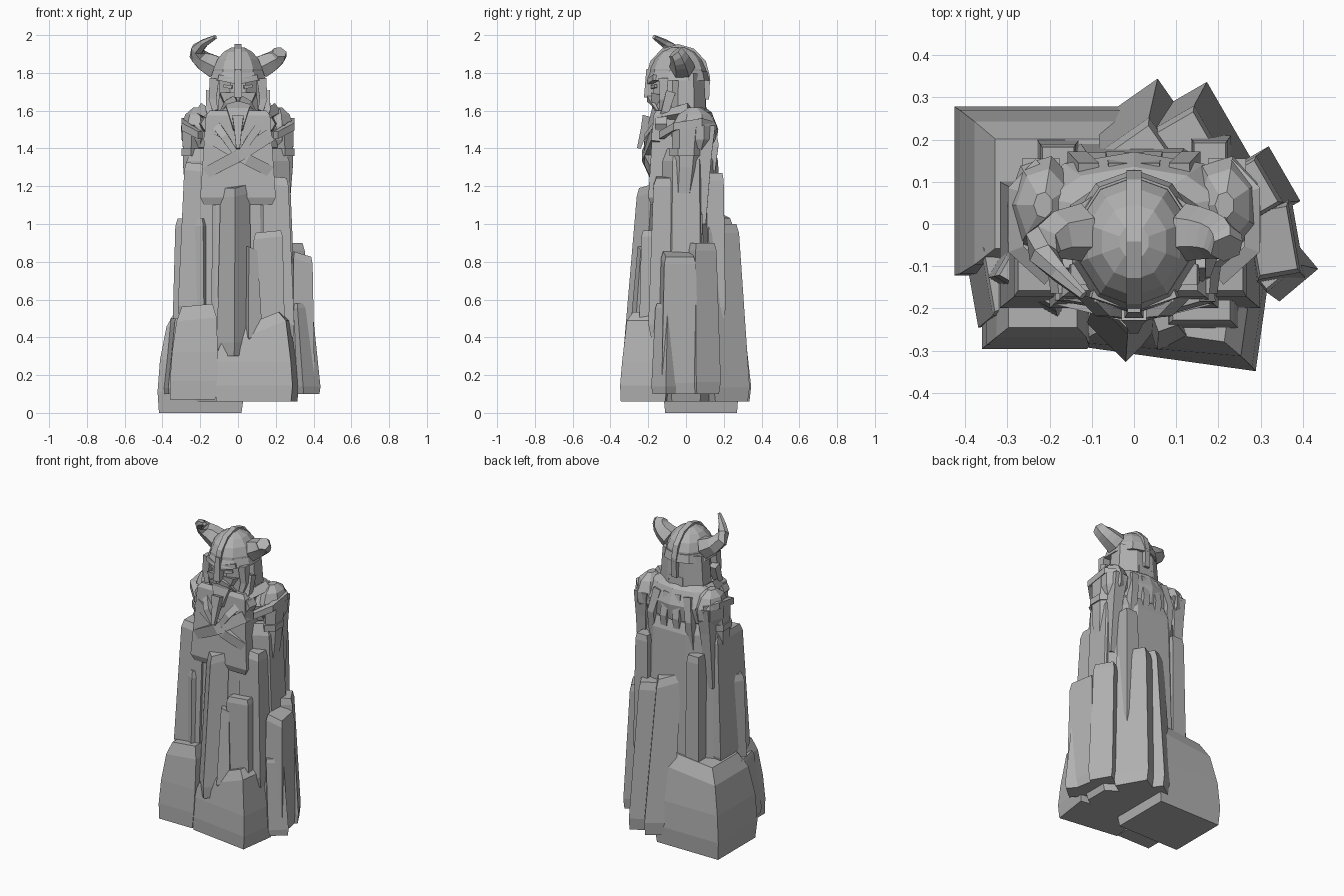
import bpy
import bmesh
import math
from mathutils import Vector

if "Cube" in bpy.data.objects:
    bpy.data.objects.remove(bpy.data.objects["Cube"])

stone = bpy.data.materials.new("grey stone")
stone.use_nodes = True
stone.diffuse_color = (.44, .44, .44, 1)
stone.node_tree.nodes["Principled BSDF"].inputs["Base Color"].default_value = stone.diffuse_color

# Side profiles as (height fraction, width factor)
PILLAR = ((0, .9), (.08, 1), (.95, .85), (1, .75))
BOULDER = ((0, .95), (.2, 1), (.5, .97), (.85, .85), (1, .65))
SPLINTER = ((0, .5), (.1, 1), (1, .6))
FLARED = ((0, 1.05), (1, .95))


def loft(name, rings):
    """Skin a stack of equal rings, capped at both ends, with flat faces."""
    bm = bmesh.new()
    loops = [[bm.verts.new(point) for point in ring] for ring in rings]
    count = len(loops[0])
    for low, high in zip(loops, loops[1:]):
        for i in range(count):
            j = (i + 1) % count
            bm.faces.new((low[i], low[j], high[j], high[i]))
    bm.faces.new(reversed(loops[0]))
    bm.faces.new(loops[-1])
    bmesh.ops.recalc_face_normals(bm, faces=bm.faces)
    mesh = bpy.data.meshes.new(name)
    bm.to_mesh(mesh)
    bm.free()
    mesh.materials.append(stone)
    bpy.context.collection.objects.link(bpy.data.objects.new(name, mesh))


def polygon(sides):
    """Corners of a regular polygon whose flat sides touch the unit circle."""
    reach = 1 / math.cos(math.pi / sides)
    angles = [math.tau * (i + .5) / sides for i in range(sides)]
    return [(reach * math.cos(a), reach * math.sin(a)) for a in angles]


def rock(name, at, size, z, turn=0, profile=PILLAR, sides=4, lean=.1, slope=0):
    """Hewn block that leans towards the middle axis; slope tips its top sideways."""
    cos, sin = math.cos(math.radians(turn)), math.sin(math.radians(turn))
    rings = []
    for fraction, width in profile:
        middle = Vector(at) * (1 - lean * fraction)
        height = z[0] + (z[1] - z[0]) * fraction
        tip = slope if fraction > .8 else 0
        ring = []
        for u, v in polygon(sides):
            u, v = u * width * size[0] / 2, v * width * size[1] / 2
            ring.append((middle.x + u * cos - v * sin, middle.y + u * sin + v * cos, height + tip * u))
        rings.append(ring)
    loft(name, rings)


def dome(name, center, radius, start, sides=10):
    """Faceted cap of an ellipsoid, from the start latitude to near the top."""
    x, y, z = center
    rings = []
    for step in range(5):
        angle = math.radians(start + (75 - start) * step / 4)
        r = math.cos(angle)
        rings.append([(x + radius[0] * r * u, y + radius[1] * r * v, z + radius[2] * math.sin(angle))
                      for u, v in polygon(sides)])
    loft(name, rings)


def tube(name, points, start, end, side=None, sides=4, flat=1, flip=1):
    """Angular bar along points, its width going from start to end."""
    path = [Vector((x * flip, y, z)) for x, y, z in points]
    last = len(path) - 1
    rings = []
    for i, point in enumerate(path):
        along = (path[min(i + 1, last)] - path[max(i - 1, 0)]).normalized()
        across = Vector(side) if side else along.cross(Vector((0, 1, 0))).normalized()
        out = along.cross(across)
        half = (start + (end - start) * i / last) / 2
        rings.append([point + across * u * half + out * v * half * flat for u, v in polygon(sides)])
    loft(name, rings)


def horn(name, flip, length):
    """Horn that bows outwards, then curls up and forward; a short length is a broken stub."""
    points = []
    for step in range(6):
        t = length * step / 5
        points.append((.12 + .1 * math.sin(math.pi * t), -.02 - .15 * t * t, 1.83 + .16 * t))
    tube(name, points, .12, .12 - .1 * length, sides=6, flip=flip)


# Boulders around the foot
rock("base_boulder", at=(-.2, .08), size=(.46, .4), z=(0, .56), profile=BOULDER, slope=.1)
rock("front_left_boulder", at=(.1, -.2), size=(.42, .25), z=(.06, .48), turn=-8, profile=BOULDER, slope=.4)
rock("front_right_boulder", at=(-.24, -.2), size=(.25, .2), z=(.07, .57), profile=BOULDER, slope=.1)
rock("right_chip", at=(-.34, -.14), size=(.1, .2), z=(.1, .5), turn=10)
rock("left_boulder", at=(.355, -.1), size=(.12, .12), z=(.1, .58), turn=40)
rock("left_pillar", at=(.33, -.04), size=(.12, .2), z=(.1, .84), turn=10, lean=0, slope=-.3)
rock("left_back_pillar", at=(.29, .08), size=(.16, .15), z=(.1, .9), turn=30)

# Rock mass that the robe grows out of
rock("rock_core", at=(0, 0), size=(.64, .4), z=(.06, 1.4), sides=8)

# Standing stones in front
rock("front_center_pillar", at=(-.02, -.24), size=(.13, .13), z=(.3, 1.2), turn=45, lean=.25, slope=.2)
rock("front_right_pillar", at=(-.22, -.1), size=(.2, .18), z=(.2, 1.03), turn=-30, lean=0)
rock("front_left_pillar", at=(.16, -.16), size=(.18, .18), z=(.3, .96), lean=0, slope=.1)
rock("front_splinter", at=(.08, -.25), size=(.08, .08), z=(.35, .87), turn=20, profile=SPLINTER, slope=-.4)
rock("left_robe_slab", at=(.22, -.05), size=(.16, .3), z=(.4, 1.25), slope=-.1)
rock("right_robe_slab", at=(-.23, -.05), size=(.18, .3), z=(.5, 1.32), slope=-.1)

# Standing stones behind
rock("back_ridge", at=(.06, .2), size=(.17, .25), z=(.06, 1.05), turn=35, lean=.4, slope=-.3)
rock("back_left_pillar", at=(.17, .21), size=(.14, .22), z=(.06, 1), turn=30, lean=.2)
rock("back_left_slab", at=(.18, .14), size=(.1, .14), z=(.5, 1.27), lean=0)
rock("back_right_slab", at=(-.18, .13), size=(.1, .14), z=(.4, 1.22), lean=0)

# Torso, mantle and crossed wraps
rock("torso", at=(0, -.05), size=(.4, .3), z=(1.1, 1.6))
dome("mantle", center=(0, .025, 1.48), radius=(.27, .14, .17), start=-60)
tube("long_wrap", [(-.17, -.17, 1.27), (0, -.21, 1.36), (.17, -.16, 1.47)], .06, .07, flat=.7)
tube("short_wrap", [(.17, -.17, 1.28), (.05, -.2, 1.34), (-.17, -.16, 1.47)], .06, .06, flat=.7)
for fold in range(4):
    x = .09 * (fold - 1.5)
    tube(f"back_fold_{fold + 1}", [(x * .8, .12, 1.56), (x, .15, 1.42), (x, .11, 1.1)], .05, .04)

# Head and face
rock("neck", at=(0, 0), size=(.24, .22), z=(1.5, 1.66), sides=8, profile=FLARED)
rock("face", at=(0, -.08), size=(.2, .19), z=(1.6, 1.8), sides=8, profile=FLARED, lean=0)
rock("neck_guard", at=(0, 0), size=(.29, .2), z=(1.61, 1.8), sides=8, profile=FLARED)
tube("nose_guard", [(0, -.195, 1.82), (0, -.2, 1.67)], .03, .045)
tube("beard", [(0, -.12, 1.68), (0, -.14, 1.6), (0, -.19, 1.5)], .19, .05, flat=.7)
tube("beard_braid", [(0, -.2, 1.57), (0, -.22, 1.5), (0, -.25, 1.4)], .06, .02)

# Helmet with a crest arching from brow to nape
dome("helmet_bowl", center=(0, -.042, 1.78), radius=(.133, .15, .16), start=-5)
rock("helmet_band", at=(0, -.042), size=(.28, .31), z=(1.76, 1.81), sides=10, profile=FLARED)
arch = [math.radians(angle) for angle in range(0, 181, 30)]
tube("helmet_crest", [(0, -.042 - .153 * math.cos(a), 1.77 + .165 * math.sin(a)) for a in arch],
     .035, .035, side=(1, 0, 0))
tube("nape_bar", [(0, .11, 1.78), (0, .105, 1.66)], .035, .035)
horn("right_horn", flip=-1, length=1)
horn("left_horn_stub", flip=1, length=.5)

# Paired parts
for side, flip in (("left", 1), ("right", -1)):
    tube(side + "_brow", [(.01, -.19, 1.755), (.1, -.16, 1.775)], .03, .03, flip=flip)
    tube(side + "_eye", [(.03, -.175, 1.725), (.075, -.16, 1.73)], .02, .015, flip=flip)
    tube(side + "_moustache", [(.01, -.19, 1.665), (.06, -.18, 1.645), (.09, -.15, 1.6)], .035, .01, flip=flip)
    tube(side + "_cheek_guard", [(.125, -.12, 1.77), (.135, -.12, 1.66), (.12, -.13, 1.6)], .05, .03, flip=flip)
    tube(side + "_hair_braid", [(.145, -.08, 1.7), (.15, -.11, 1.6), (.1, -.17, 1.47)], .05, .03, flip=flip)
    dome(side + "_pauldron", center=(flip * .215, .045, 1.49), radius=(.08, .11, .13), start=-50, sides=7)
    tube(side + "_pauldron_rim", [(.2, -.13, 1.47), (.28, -.06, 1.515), (.28, .08, 1.54), (.22, .14, 1.52)],
         .04, .04, side=(0, 0, 1), flip=flip)
    tube(side + "_collar", [(.19, .02, 1.6), (.15, -.11, 1.57), (.07, -.2, 1.46), (.01, -.21, 1.37)],
         .06, .03, flip=flip)
    tube(side + "_arm", [(.245, .01, 1.52), (.25, 0, 1.3), (.24, -.02, 1.05)], .1, .06,
         sides=6, flat=1.5, flip=flip)
    tube(side + "_arm_band", [(.25, 0, 1.4), (.25, 0, 1.36)], .1, .1, sides=6, flat=1.5, flip=flip)
    tube(side + "_cloak_edge", [(.22, .11, 1.52), (.23, .1, 1.36), (.24, .08, 1)], .09, .05, flip=flip)
    tube(side + "_clasp", [(.16, -.1, 1.53), (.16, -.165, 1.53)], .08, .065,
         side=(0, 0, 1), sides=6, flip=flip)
